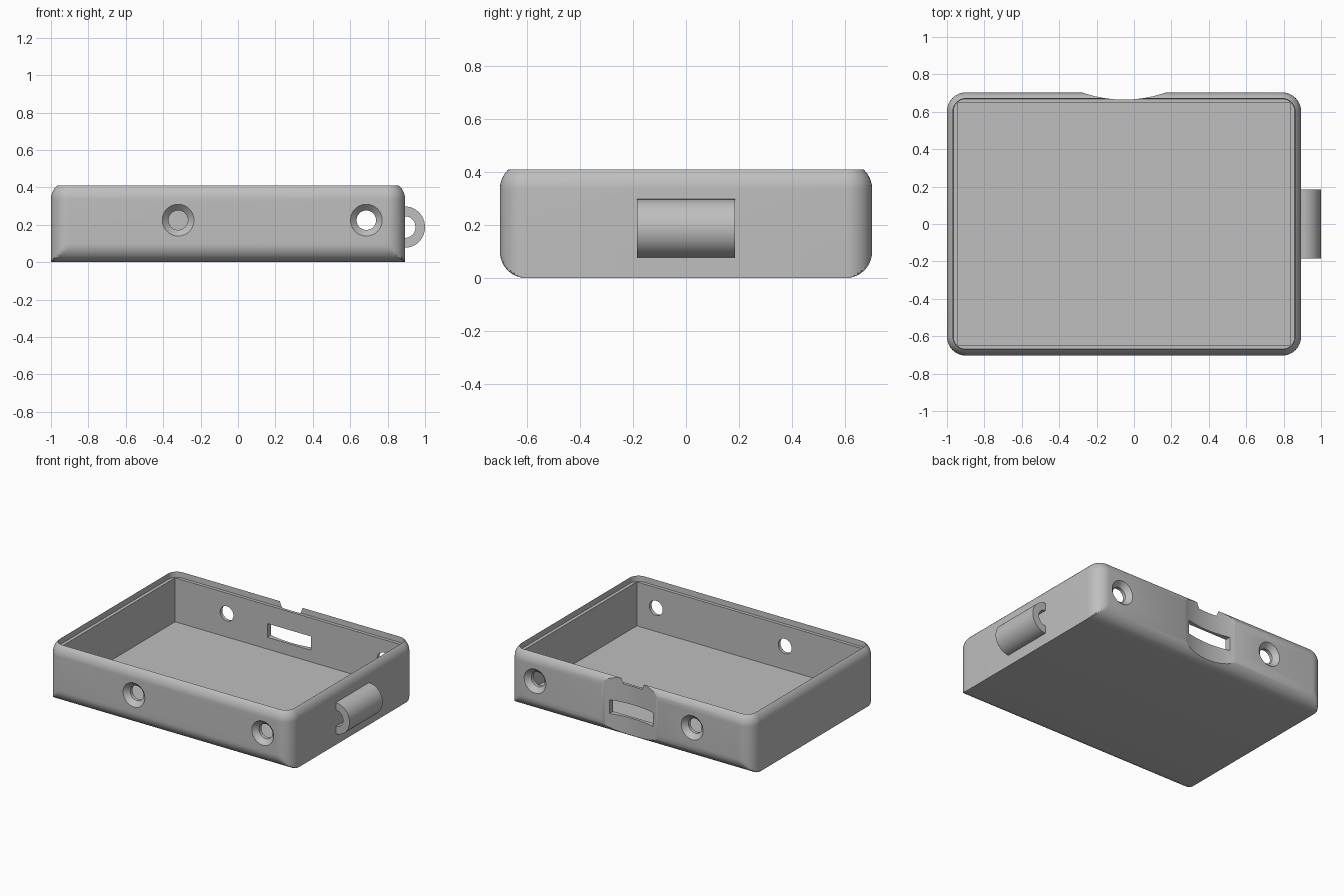
import bpy, bmesh
from math import sin, cos, pi, sqrt, radians
from mathutils import Matrix, Vector

old = bpy.data.objects.get("Cube")
if old:
    bpy.data.objects.remove(old, do_unlink=True)

# Overall sizes
X0, X1, Y = -1.0, 0.893, 0.703
R, TOP, LIP, WALL, FLOOR = 0.1, 0.41, 0.032, 0.057, 0.06
MID = (X0 + X1) / 2
SEG = 10

grey = bpy.data.materials.new("plain grey")
grey.use_nodes = True
COLOR = (0.52, 0.52, 0.52, 1)
grey.diffuse_color = COLOR
grey.node_tree.nodes["Principled BSDF"].inputs["Base Color"].default_value = COLOR


def add(name, bm):
    bmesh.ops.recalc_face_normals(bm, faces=bm.faces)
    mesh = bpy.data.meshes.new(name)
    bm.to_mesh(mesh)
    bm.free()
    mesh.materials.append(grey)
    ob = bpy.data.objects.new(name, mesh)
    bpy.context.collection.objects.link(ob)
    return ob


def activate(ob):
    bpy.ops.object.select_all(action='DESELECT')
    ob.select_set(True)
    bpy.context.view_layer.objects.active = ob


def cut(target, cutter):
    cutter.hide_render = True
    mod = target.modifiers.new("cut", 'BOOLEAN')
    mod.operation, mod.solver, mod.object = 'DIFFERENCE', 'EXACT', cutter
    activate(target)
    bpy.ops.object.modifier_apply(modifier=mod.name)
    bpy.data.objects.remove(cutter, do_unlink=True)


def block(x0, x1, y0, y1, z0, z1):
    bm = bmesh.new()
    bmesh.ops.create_cube(bm, size=1)
    bmesh.ops.scale(bm, vec=(x1 - x0, y1 - y0, z1 - z0), verts=bm.verts)
    bmesh.ops.translate(bm, vec=((x0 + x1) / 2, (y0 + y1) / 2, (z0 + z1) / 2), verts=bm.verts)
    return add("block_cutter", bm)


def cone(r0, r1, a, b, sides=48):
    """Round cutter running from point a to point b."""
    a, b = Vector(a), Vector(b)
    bm = bmesh.new()
    turn = Vector((0, 0, 1)).rotation_difference(b - a).to_matrix().to_4x4()
    bmesh.ops.create_cone(bm, cap_ends=True, segments=sides, radius1=r0, radius2=r1,
                          depth=(b - a).length,
                          matrix=Matrix.Translation((a + b) / 2) @ turn)
    return add("round_cutter", bm)


def ring(bm, z, inset, y_limit):
    """Rounded rectangle at height z, clipped to the side profile."""
    verts = []
    r = R - inset
    for i, (sx, sy) in enumerate(((1, 1), (-1, 1), (-1, -1), (1, -1))):
        cx = X1 - R if sx > 0 else X0 + R
        for k in range(SEG + 1):
            t = (i + k / SEG) * pi / 2
            y = sy * (Y - R) + r * sin(t)
            verts.append(bm.verts.new((cx + r * cos(t), max(-y_limit, min(y_limit, y)), z)))
    return verts


# Tray: rounded upright corners, long bottom edges and rim
drop = sqrt(R * R - (R - LIP) ** 2)
layers = []
for k in range(SEG + 1):
    t = k / SEG * pi / 2
    layers.append((R - R * cos(t), 0, Y - R + R * sin(t)))
for k in range(SEG + 1):
    h = drop * k / SEG
    layers.append((TOP - drop + h, R - sqrt(R * R - h * h), Y))
layers.append((TOP - 0.04, LIP + 0.002, Y))

bm = bmesh.new()
rings = [ring(bm, *layer) for layer in layers]
for lower, upper in zip(rings, rings[1:]):
    for i in range(len(lower)):
        j = (i + 1) % len(lower)
        bm.faces.new((lower[i], lower[j], upper[j], upper[i]))
bm.faces.new(rings[0][::-1])
bm.faces.new(rings[-1])
tray = add("tray", bm)

# Square cavity inside the rim
cut(tray, block(X0 + WALL, X1 - WALL, WALL - Y, Y - WALL, FLOOR, 0.6))

# Shallow curved recess and connector slot in the back
SCOOP = 0.668
centre = Y - 0.038 + SCOOP
cut(tray, cone(SCOOP, SCOOP, (MID, centre, -0.1), (MID, centre, 0.6), 192))
cut(tray, block(MID - 0.17, MID + 0.17, 0.55, 0.8, 0.143, 0.24))

# Countersunk screw holes
for x, side in ((-0.32, -1), (0.686, -1), (-0.54, 1), (0.686, 1)):
    z = 0.225
    cut(tray, cone(0.052, 0.052, (x, side * 0.55, z), (x, side * 0.8, z)))
    cut(tray, cone(0.05, 0.105, (x, side * (Y - 0.035), z), (x, side * (Y + 0.02), z)))

# Half-round strap loop on the left wall
bm = bmesh.new()
N, HALF, ZC = 24, 0.185, 0.188
loops = []
for k in range(N + 1):
    t = -pi / 2 + pi * k / N
    loops.append([bm.verts.new((X1 + r * cos(t), y, ZC + r * sin(t) * 1.03))
                  for r, y in ((0.107, -HALF), (0.107, HALF), (0.056, HALF), (0.056, -HALF))])
for a, b in zip(loops, loops[1:]):
    for i in range(4):
        j = (i + 1) % 4
        bm.faces.new((a[i], a[j], b[j], b[i]))
bm.faces.new(loops[0])
bm.faces.new(loops[-1][::-1])
loop = add("strap_loop", bm)

for ob in (tray, loop):
    activate(ob)
    bpy.ops.object.shade_smooth_by_angle(angle=radians(25))
